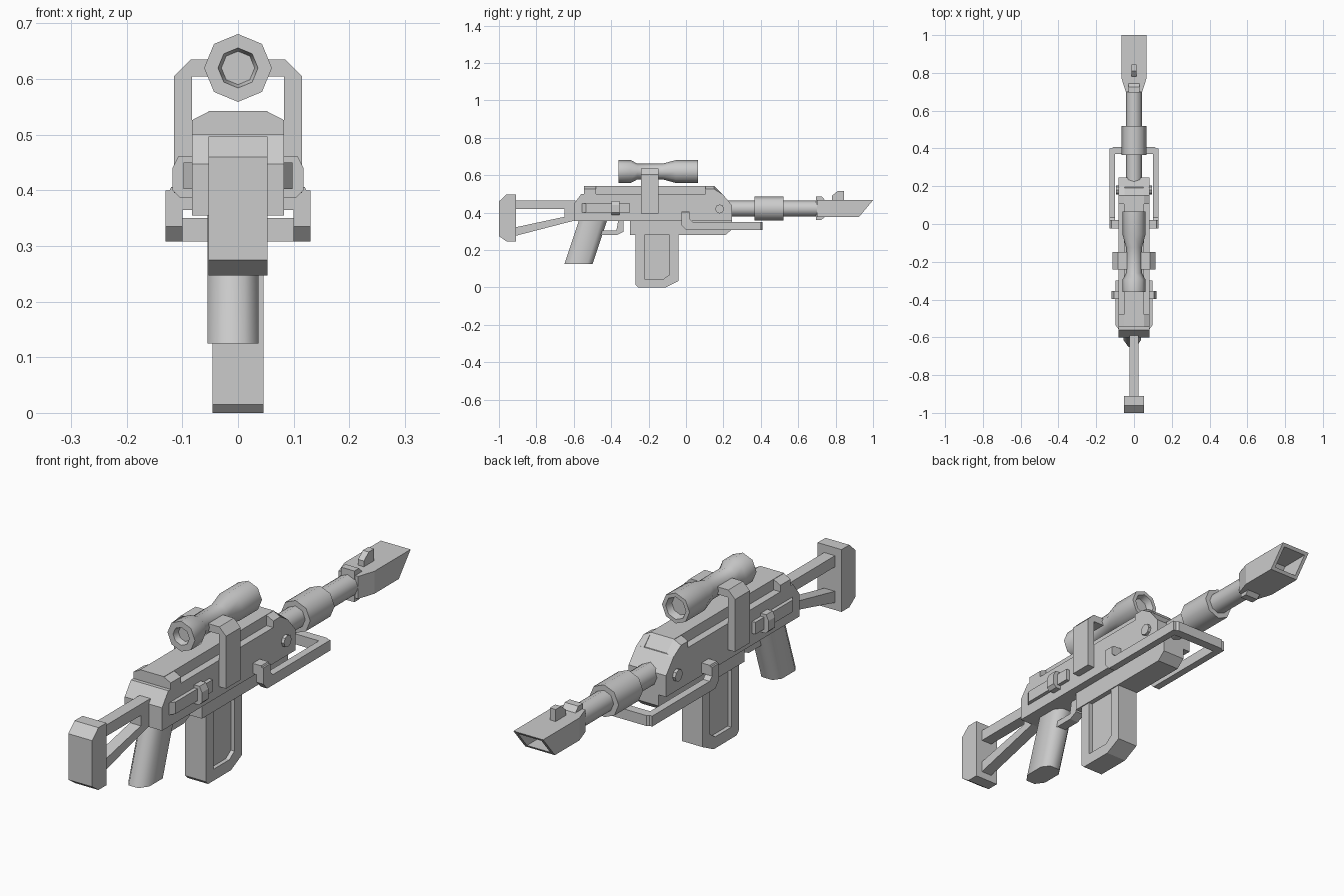
import bpy, bmesh, math
from mathutils import Vector

if "Cube" in bpy.data.objects:
    bpy.data.objects.remove(bpy.data.objects["Cube"])


def finish(name, bm, smooth=None, bevel=0):
    bmesh.ops.recalc_face_normals(bm, faces=bm.faces)
    me = bpy.data.meshes.new(name)
    bm.to_mesh(me)
    bm.free()
    ob = bpy.data.objects.new(name, me)
    bpy.context.collection.objects.link(ob)
    if smooth:
        me.shade_smooth()
        me.set_sharp_from_angle(angle=math.radians(smooth))
    if bevel:
        m = ob.modifiers.new("bevel", "BEVEL")
        m.width, m.segments = bevel, 1
    return ob


def extrude(name, pts, axis, a, b, **kw):
    """Extrude a 2D outline along x (outline in y,z), y (x,z) or z (x,y)."""
    def at(p, t):
        return {"x": (t, *p), "y": (p[0], t, p[1]), "z": (*p, t)}[axis]
    bm = bmesh.new()
    lo = [bm.verts.new(at(p, a)) for p in pts]
    hi = [bm.verts.new(at(p, b)) for p in pts]
    bm.faces.new(lo)
    bm.faces.new(hi[::-1])
    n = len(pts)
    for i in range(n):
        bm.faces.new((lo[i], lo[(i + 1) % n], hi[(i + 1) % n], hi[i]))
    return finish(name, bm, **kw)


def slab(name, pts, half, **kw):
    return extrude(name, pts, "x", -half, half, **kw)


def rect(u0, u1, v0, v1):
    return [(u0, v0), (u1, v0), (u1, v1), (u0, v1)]


def lathe(name, profile, z, sides=8):
    """Turn (y, radius) pairs around a y axis at height z."""
    bm = bmesh.new()
    rings = []
    for y, r in profile:
        rings.append([bm.verts.new((r * math.cos(k * math.tau / sides), y,
                                    z + r * math.sin(k * math.tau / sides))) for k in range(sides)])
    for a, b in zip(rings, rings[1:]):
        for k in range(sides):
            bm.faces.new((a[k], a[(k + 1) % sides], b[(k + 1) % sides], b[k]))
    bm.faces.new(rings[0])
    bm.faces.new(rings[-1])
    return finish(name, bm, smooth=46)


# Shoulder stock
slab("butt_plate", [(-1, .275), (-.96, .247), (-.91, .247), (-.91, .497), (-.96, .497), (-1, .46)], .053)
slab("stock_upper_bar", rect(-.92, -.59, .42, .465), .024)
slab("stock_lower_bar", [(-.92, .274), (-.6, .357), (-.59, .357), (-.59, .42), (-.65, .42),
                         (-.65, .378), (-.92, .32)], .024)

# Receiver, top rail and raised corner blocks
slab("receiver", [(-.6, .355), (.245, .355), (.245, .44), (.195, .5), (-.56, .5), (-.6, .447)], .083)
slab("top_rail", [(-.545, .49), (-.545, .543), (.15, .543), (.245, .44), (.2, .44)], .053)
for label, prof in (("rear", rect(-.545, -.48, .49, .543)),
                    ("front", [(.105, .49), (.105, .543), (.15, .543), (.2, .495)])):
    for s in (-1, 1):
        ob = extrude(f"{label}_rail_block", prof, "x", s * .05, s * .083)
        for v in ob.data.vertices:
            if abs(v.co.x) > .08 and v.co.z > .53:
                v.co.z -= .017
slab("lower_receiver", [(-.3, .36), (-.3, .28), (.21, .28), (.245, .31), (.245, .36)], .05)

# Magazine: thin core inside a raised U-shaped rim
outer = [(-.27, .285), (-.27, .015), (-.255, 0), (-.11, 0), (-.04, .035), (-.04, .285)]
inner = [(-.088, .285), (-.088, .068), (-.12, .046), (-.222, .046), (-.222, .285)]
slab("magazine_core", [(-.25, .285), (-.25, .02), (-.11, .02), (-.06, .045), (-.06, .285)], .03)
slab("magazine_rim", outer + inner, .046)

# Grip: sheared chamfered section
bm = bmesh.new()
section = [(-.055, .035), (-.03, 0), (.012, 0), (.037, .035),
           (.037, .12), (.015, .15), (-.033, .15), (-.055, .12)]
ends = [[bm.verts.new((x, y0 + y, z)) for x, y in section] for y0, z in ((-.65, .125), (-.57, .365))]
for k in range(8):
    bm.faces.new((ends[0][k], ends[0][(k + 1) % 8], ends[1][(k + 1) % 8], ends[1][k]))
for e in ends:
    bm.faces.new(e)
finish("grip", bm, smooth=60)

# Trigger guard
slab("trigger_guard", [(-.46, .28), (-.37, .28), (-.333, .298), (-.333, .36), (-.362, .36),
                       (-.372, .305), (-.46, .305)], .02)

# Scope with recessed lenses, and its strap over the receiver
lathe("scope", [(-.335, .03), (-.36, .036), (-.36, .061), (-.295, .061), (-.26, .042),
                (-.125, .042), (-.055, .061), (.065, .061), (.065, .045), (.035, .038)], .62)
half = [(.115, .395), (.115, .605), (.085, .635)]
inn = [(.083, .395), (.083, .605)]
extrude("scope_strap", half + [(-x, z) for x, z in half[::-1]] + [(-x, z) for x, z in inn] + inn[::-1],
        "y", -.24, -.147)

# Side details and hand guard arms
for s in (-1, 1):
    extrude("bolt_rail", [(s * .08, -.56), (s * .098, -.535), (s * .098, -.3), (s * .08, -.3)],
            "z", .402, .45)
    extrude("bolt_handle", [(s * x, z) for x, z in ((.08, .387), (.105, .387), (.118, .4), (.118, .44),
            (.107, .462), (.08, .462))], "y", -.397, -.355)
    stud = [(.18 + .024 * math.cos(k * math.pi / 4), .42 + .024 * math.sin(k * math.pi / 4)) for k in range(8)]
    extrude("side_stud", stud, "x", s * .08, s * .095)
    extrude("guard_arm", [(-.025, .4), (-.025, .335), (0, .308), (.4, .308), (.4, .35), (.035, .35),
                          (.02, .365), (.02, .4)], "x", s * .1, s * .13)
    extrude("guard_hook", [(s * x, z) for x, z in ((.08, .365), (.13, .365), (.13, .385), (.12, .406),
            (.08, .406))], "y", -.025, .02)
extrude("guard_crossbar", [(-.13, .37), (.13, .37), (.13, .39), (.11, .408), (-.11, .408), (-.13, .39)],
        "z", .308, .35)

# Barrel and sleeve
lathe("barrel", [(.22, .043), (.72, .043)], .422)
lathe("barrel_sleeve", [(.365, .065), (.52, .065)], .422)

# Flared muzzle with slanted open mouth
bm = bmesh.new()
loops = []
for w, yt, yb in ((.043, .7, .7), (.066, .77, .77), (.066, 1, .925)):
    loops.append([bm.verts.new(c) for c in ((-w, yb, .377), (w, yb, .377), (w, yt, .467), (-w, yt, .467))])
for a, b in zip(loops, loops[1:]):
    for k in range(4):
        bm.faces.new((a[k], a[(k + 1) % 4], b[(k + 1) % 4], b[k]))
bm.faces.new(loops[0])
mouth = bm.faces.new(loops[-1])
bmesh.ops.recalc_face_normals(bm, faces=bm.faces)
bmesh.ops.inset_region(bm, faces=[mouth], thickness=.02)
ext = bmesh.ops.extrude_face_region(bm, geom=[mouth])
bmesh.ops.translate(bm, vec=Vector((0, -.12, 0)),
                    verts=[g for g in ext["geom"] if isinstance(g, bmesh.types.BMVert)])
if mouth.is_valid:
    bmesh.ops.delete(bm, geom=[mouth], context="FACES_ONLY")
finish("muzzle", bm)
slab("muzzle_clamp", [(.695, .362), (.725, .362), (.75, .385), (.75, .46), (.725, .487), (.695, .487)], .03)
slab("front_sight", [(.78, .46), (.78, .49), (.81, .515), (.845, .515), (.845, .46)], .013)
